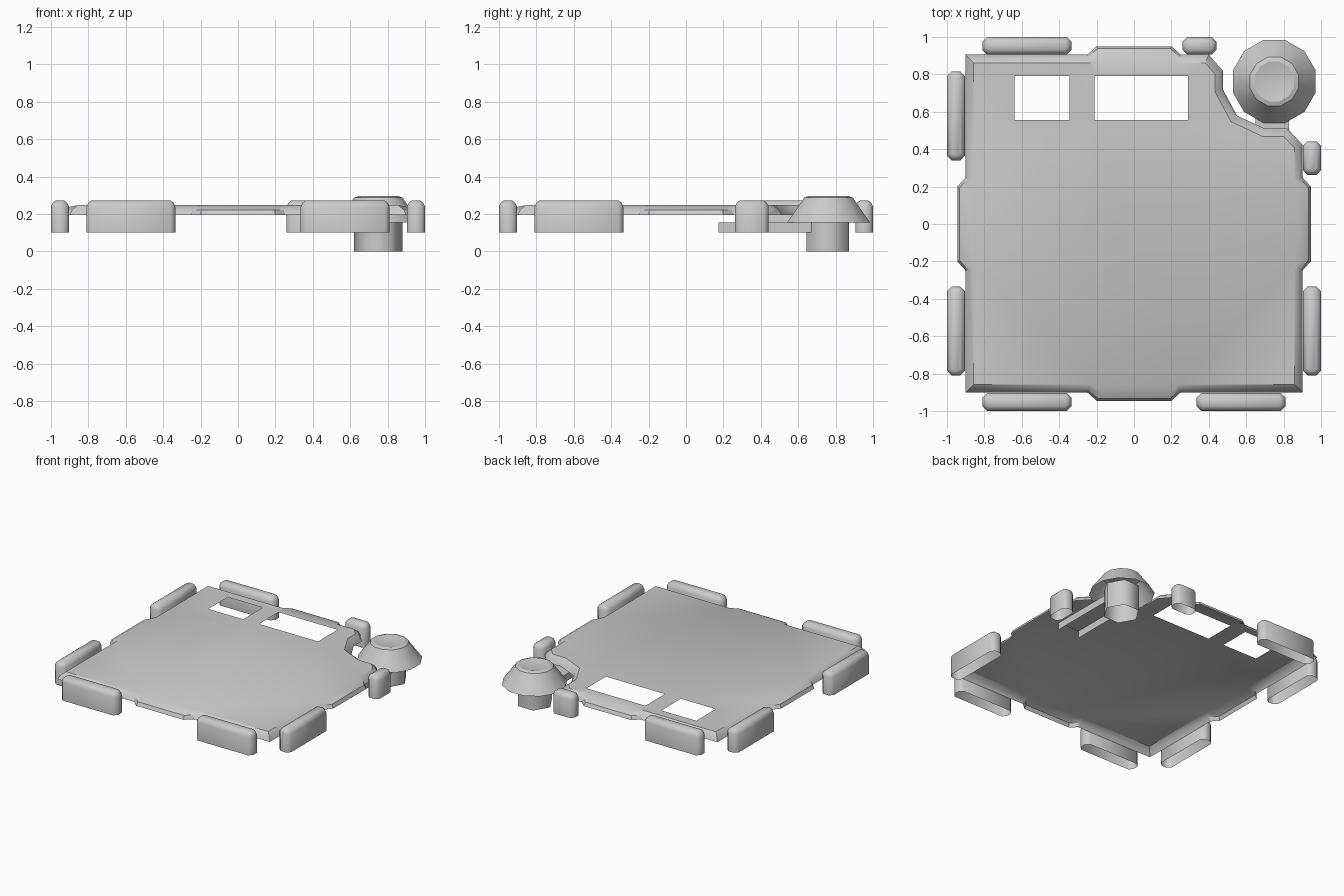
import bpy, bmesh, math
from mathutils import Vector

if "Cube" in bpy.data.objects:
    bpy.data.objects.remove(bpy.data.objects["Cube"])


def finish(bm, name, angle=30):
    bmesh.ops.recalc_face_normals(bm, faces=bm.faces)
    me = bpy.data.meshes.new(name)
    bm.to_mesh(me)
    bm.free()
    ob = bpy.data.objects.new(name, me)
    bpy.context.collection.objects.link(ob)
    bpy.ops.object.select_all(action='DESELECT')
    ob.select_set(True)
    bpy.context.view_layer.objects.active = ob
    bpy.ops.object.shade_smooth_by_angle(angle=math.radians(angle))
    return ob


def loft(name, rings, cap=True, angle=30):
    """Skin matching point rings; the bottom stays open."""
    bm = bmesh.new()
    loops = [[bm.verts.new(p) for p in r] for r in rings]
    for a, b in zip(loops, loops[1:]):
        n = len(a)
        for i in range(n):
            bm.faces.new((a[i], a[(i + 1) % n], b[(i + 1) % n], b[i]))
    if cap:
        bm.faces.new(loops[-1])
    return finish(bm, name, angle)


def chamfered_rect(x0, x1, y0, y1, inset, z, c=0.025):
    x0, x1, y0, y1 = x0 + inset, x1 - inset, y0 + inset, y1 - inset
    return [(x0 + c, y0, z), (x1 - c, y0, z), (x1, y0 + c, z), (x1, y1 - c, z),
            (x1 - c, y1, z), (x0 + c, y1, z), (x0, y1 - c, z), (x0, y0 + c, z)]


def circle(r, z, n, turn=0, cx=0.75, cy=0.762):
    return [(cx + r * math.cos(turn + math.tau * i / n),
             cy + r * math.sin(turn + math.tau * i / n), z) for i in range(n)]


# Deck: outline with side bulges and a notched corner, counter-clockwise
outline = [(-.9, -.9), (-.25, -.9), (-.2, -.945), (.2, -.945), (.25, -.9), (.9, -.9),
           (.9, -.25), (.945, -.2), (.945, .2), (.9, .25), (.9, .425), (.82, .51),
           (.70, .51), (.55, .58), (.475, .72), (.475, .82), (.40, .905), (.25, .905),
           (.2, .95), (-.2, .95), (-.25, .905), (-.9, .905),
           (-.9, .25), (-.945, .2), (-.945, -.2), (-.9, -.25)]


def inset_outline(pts, d):
    out = []
    for i, p in enumerate(pts):
        a = (Vector(p) - Vector(pts[i - 1])).normalized()
        b = (Vector(pts[(i + 1) % len(pts)]) - Vector(p)).normalized()
        na, nb = Vector((-a.y, a.x)), Vector((-b.y, b.x))
        out.append(Vector(p) + (na + nb) * d / (1 + na.dot(nb)))
    return out


bm = bmesh.new()
outer = [bm.verts.new((x, y, .195)) for x, y in outline]
middle = [bm.verts.new((p.x, p.y, .222)) for p in inset_outline(outline, .013)]
inner = [bm.verts.new((p.x, p.y, .238 if max(abs(p.x), abs(p.y)) > .88 else .247))
         for p in inset_outline(outline, .043)]
n = len(outline)
for a, b in ((outer, middle), (middle, inner)):
    for i in range(n):
        bm.faces.new((a[i], a[(i + 1) % n], b[(i + 1) % n], b[i]))
fill = [bm.edges.get((inner[i], inner[(i + 1) % n])) for i in range(n)]
# two rectangular openings in the deck
for x0, x1 in ((-.64, -.345), (-.21, .29)):
    q = [bm.verts.new((x, y, .246)) for x, y in
         ((x0, .555), (x1, .555), (x1, .79), (x0, .79))]
    fill += [bm.edges.new((q[i], q[(i + 1) % 4])) for i in range(4)]
bmesh.ops.triangle_fill(bm, use_beauty=True, edges=fill, normal=(0, 0, 1))
deck = finish(bm, "deck")
# face the deck upward
if sum(p.normal.z * p.area for p in deck.data.polygons) < 0:
    deck.data.flip_normals()

# Bumpers around the edge
for name, x0, x1, y0, y1 in (
        ("front_bumper_left", -.81, -.335, -1, -.903),
        ("front_bumper_right", .335, .81, -1, -.903),
        ("back_bumper_left", -.81, -.335, .905, 1),
        ("back_bumper_short", .26, .44, .905, 1),
        ("left_bumper_front", -1, -.903, -.81, -.335),
        ("left_bumper_back", -1, -.903, .34, .815),
        ("right_bumper_front", .903, 1, -.81, -.335),
        ("right_bumper_short", .903, 1, .262, .442)):
    loft(name, [chamfered_rect(x0, x1, y0, y1, i, z, c) for i, z, c in
                ((0, .1, .025), (0, .24, .025), (.01, .26, .02), (.026, .272, .012))],
         angle=50)

# Corner post: hexagonal leg, twelve-sided flared cap with a shallow dish
loft("corner_post", [circle(.13, z, 6, cy=.758) for z in (0, .2)], cap=False, angle=65)
t = math.radians(15)
loft("post_cap", [circle(r, z, 12, t) for r, z in
                  ((.229, .155), (.145, .272), (.135, .287), (.11, .296), (.06, .285))])

# Bracket: open channel from under the deck to the post
bm = bmesh.new()
rows = [[bm.verts.new((x, y, z)) for x, z in
         ((.65, .1), (.65, .155), (.83, .155), (.83, .1))] for y in (.175, .68)]
for i in range(3):
    bm.faces.new((rows[0][i], rows[0][i + 1], rows[1][i + 1], rows[1][i]))
finish(bm, "post_bracket")
